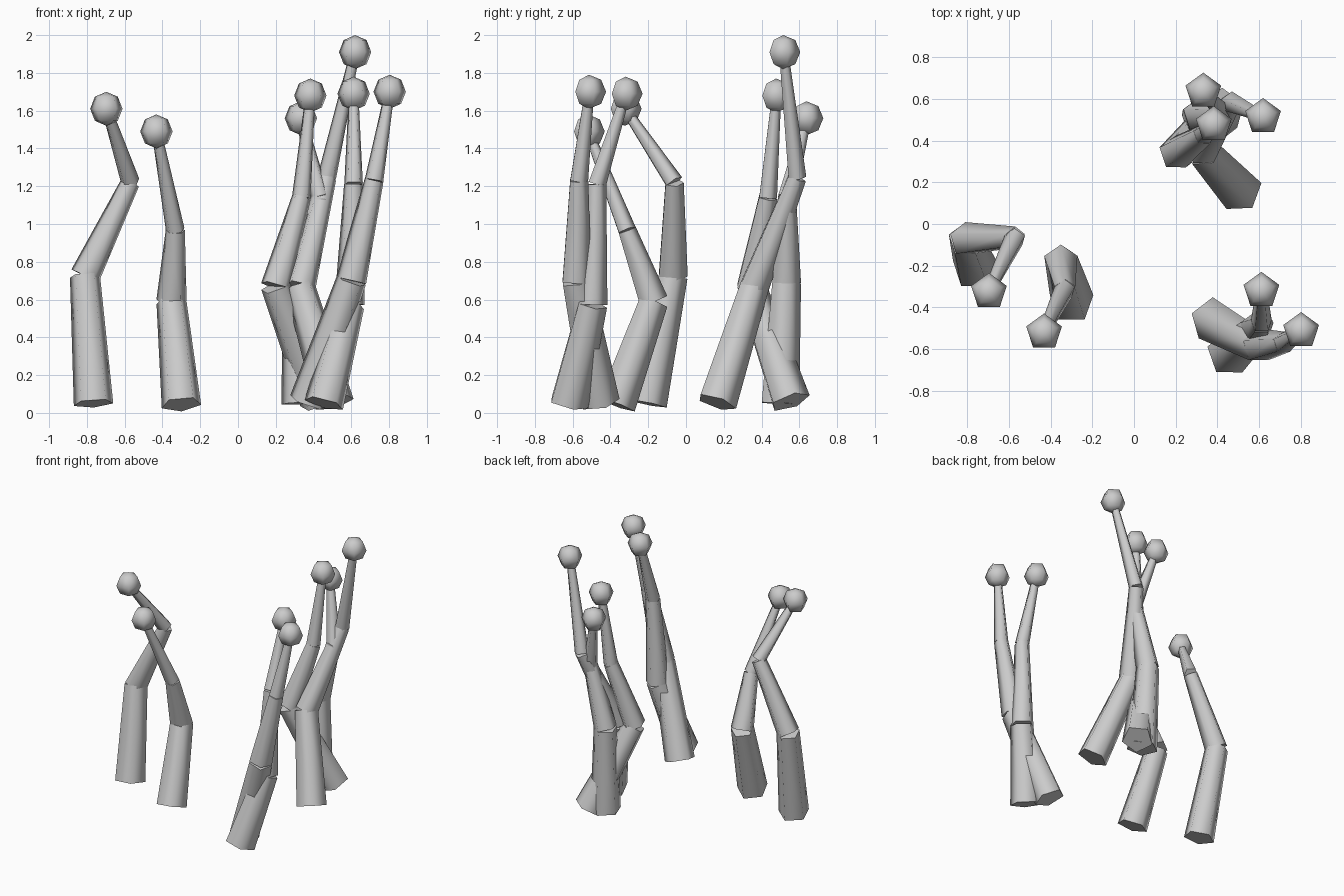
import bpy, bmesh
from math import radians
from mathutils import Vector, Matrix

if "Cube" in bpy.data.objects:
    bpy.data.objects.remove(bpy.data.objects["Cube"])

SIDES = 5
UP = Vector((0, 0, 1))
RADII = [(0.11, 0.084), (0.084, 0.053), (0.052, 0.027)]   # base, middle, upper
PARTS = ["base_stem", "middle_stem", "upper_stem"]


def finish(name, bm):
    bmesh.ops.recalc_face_normals(bm, faces=bm.faces)
    me = bpy.data.meshes.new(name)
    bm.to_mesh(me)
    bm.free()
    me.shade_smooth()
    me.set_sharp_from_angle(angle=radians(80))
    bpy.context.collection.objects.link(bpy.data.objects.new(name, me))


def stem(name, p, q, r1, r2):
    """Tapered five-sided tube from p to q, one corner turned to +y."""
    p, q = Vector(p), Vector(q)
    d = q - p
    m = (Matrix.Translation((p + q) / 2)
         @ UP.rotation_difference(d).to_matrix().to_4x4()
         @ spin)
    bm = bmesh.new()
    bmesh.ops.create_cone(bm, cap_ends=True, segments=SIDES, radius1=r1,
                          radius2=r2, depth=d.length, matrix=m)
    finish(name, bm)


def ball(name, c, r):
    bm = bmesh.new()
    bmesh.ops.create_uvsphere(bm, u_segments=SIDES, v_segments=4, radius=r,
                              matrix=Matrix.Translation(c) @ ball_spin)
    finish(name, bm)


def corner_to_y(make):
    """Spin that brings one corner of a primitive onto +y."""
    bm = bmesh.new()
    make(bm)
    v = max(bm.verts, key=lambda v: v.co.xy.length - abs(v.co.z) * 1e-3).co.xy.to_3d()
    bm.free()
    return Matrix.Rotation(Vector((v.x, v.y)).angle_signed(Vector((0, 1))) * -1, 4, 'Z')


spin = corner_to_y(lambda bm: bmesh.ops.create_cone(
    bm, segments=SIDES, radius1=1, radius2=0.5, depth=1))
ball_spin = corner_to_y(lambda bm: bmesh.ops.create_uvsphere(
    bm, u_segments=SIDES, v_segments=4, radius=1))

# Each stalk: foot, lower joint, upper joint, ball centre
stalks = [
    [(-.765, -.21, .05), (-.81, -.075, .725), (-.57, -.065, 1.22), (-.697, -.325, 1.61)],
    [(-.30, -.375, .045), (-.352, -.178, .59), (-.332, -.315, .965), (-.432, -.52, 1.49)],
    [(.335, .49, .05), (.315, .525, .69), (.435, .53, 1.14), (.333, .637, 1.56)],
    [(.43, .55, .06), (.20, .34, .67), (.335, .43, 1.14), (.383, .477, 1.68)],
    [(.51, .16, .055), (.33, .355, .665), (.47, .585, 1.245), (.62, .515, 1.91)],
    [(.455, -.625, .05), (.59, -.50, .575), (.612, -.475, 1.21), (.612, -.32, 1.69)],
    [(.375, -.46, .055), (.60, -.585, .70), (.72, -.57, 1.23), (.803, -.513, 1.70)],
]
for i, pts in enumerate(stalks, 1):
    for part, (r1, r2), p, q in zip(PARTS, RADII, pts, pts[1:]):
        stem(f"{part}_{i}", p, q, r1, r2)
    ball(f"tip_ball_{i}", pts[-1], 0.09)
